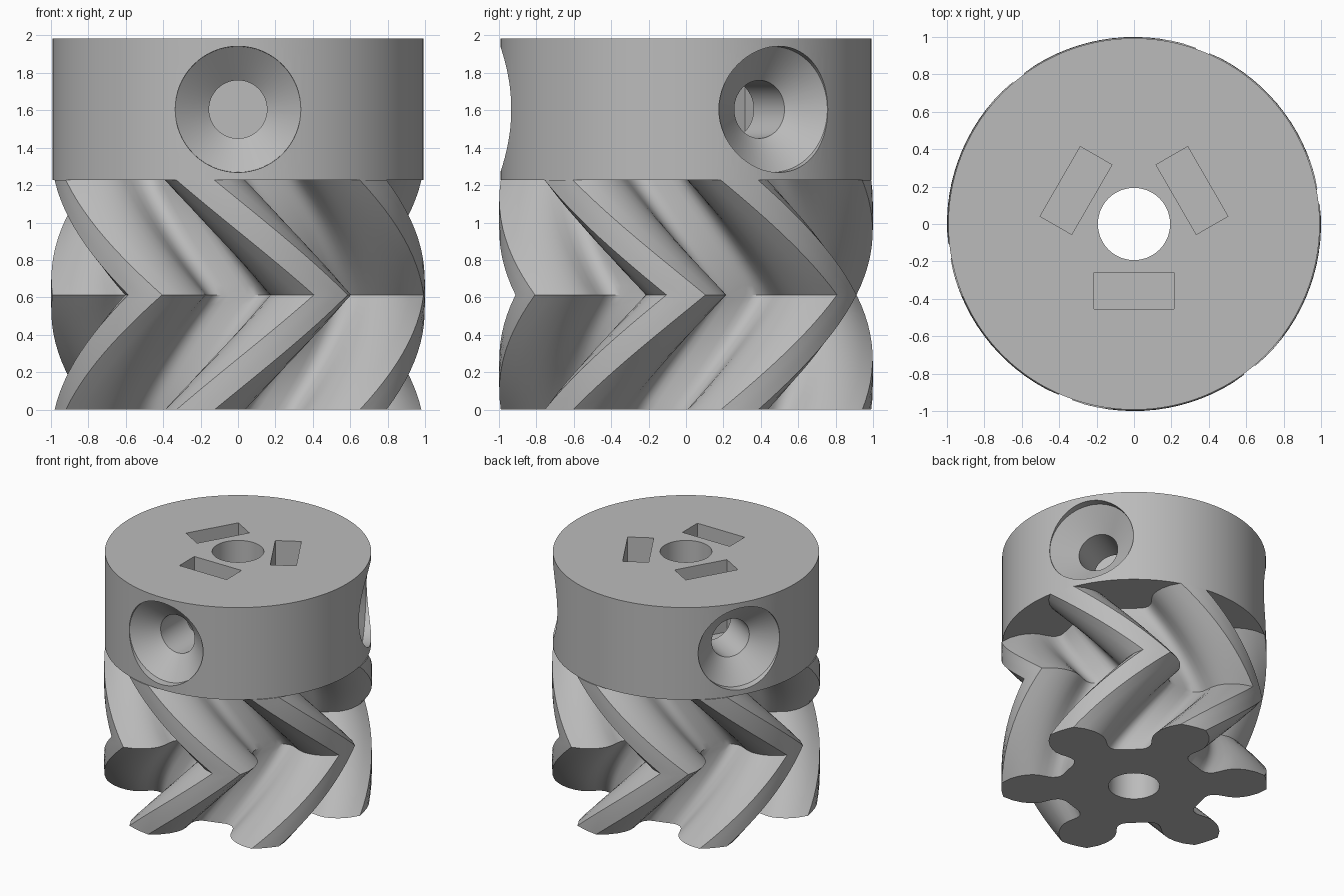
import bpy, bmesh, math
from mathutils import Matrix

cube = bpy.data.objects.get("Cube")
if cube:
    bpy.data.objects.remove(cube, do_unlink=True)

TEETH = 6
GEAR_TOP = 1.226
HUB_TOP = 1.985
TWIST = math.radians(43.2)

grey = bpy.data.materials.new("plain grey")
grey.use_nodes = True
grey.diffuse_color = (0.5, 0.5, 0.5, 1)
grey.node_tree.nodes["Principled BSDF"].inputs["Base Color"].default_value = (0.5, 0.5, 0.5, 1)


def loft(name, rings, matrix=Matrix()):
    """Skin a stack of equal point rings and cap both ends."""
    bm = bmesh.new()
    loops = [[bm.verts.new(matrix @ p) for p in map(to_vector, ring)] for ring in rings]
    n = len(loops[0])
    for low, high in zip(loops, loops[1:]):
        for i in range(n):
            j = (i + 1) % n
            bm.faces.new((low[i], low[j], high[j], high[i]))
    bm.faces.new(loops[0][::-1])
    bm.faces.new(loops[-1])
    bmesh.ops.recalc_face_normals(bm, faces=bm.faces)
    mesh = bpy.data.meshes.new(name)
    bm.to_mesh(mesh)
    bm.free()
    mesh.materials.append(grey)
    obj = bpy.data.objects.new(name, mesh)
    bpy.context.collection.objects.link(obj)
    return obj


def to_vector(polar):
    radius, angle, z = polar
    return Matrix.Rotation(angle, 3, "Z") @ Matrix.Translation((radius, 0, z)).translation


def turned(name, profile, matrix=Matrix(), sides=96):
    """Solid of revolution from (radius, height) pairs."""
    rings = [[(r, math.tau * i / sides, z) for i in range(sides)] for r, z in profile]
    return loft(name, rings, matrix)


def box(name, size, matrix):
    bm = bmesh.new()
    bmesh.ops.create_cube(bm, size=1, matrix=matrix @ Matrix.Diagonal((*size, 1)))
    mesh = bpy.data.meshes.new(name)
    bm.to_mesh(mesh)
    bm.free()
    mesh.materials.append(grey)
    obj = bpy.data.objects.new(name, mesh)
    bpy.context.collection.objects.link(obj)
    return obj


def cut(target, cutter):
    bpy.context.view_layer.objects.active = target
    mod = target.modifiers.new("cut", "BOOLEAN")
    mod.operation = "DIFFERENCE"
    mod.solver = "EXACT"
    mod.object = cutter
    bpy.ops.object.modifier_apply(modifier=mod.name)
    bpy.data.objects.remove(cutter, do_unlink=True)


def smooth(obj):
    bpy.ops.object.select_all(action="DESELECT")
    obj.select_set(True)
    bpy.context.view_layer.objects.active = obj
    bpy.ops.object.shade_smooth_by_angle(angle=math.radians(30))


# Tooth outline: radius and half angle in degrees, root to tip
flank = [(0.555, 25), (0.56, 21), (0.575, 18), (0.6, 16), (0.635, 15.2), (0.68, 15.6),
         (0.73, 16.2), (0.78, 16), (0.83, 14.8), (0.88, 13), (0.94, 10), (0.998, 6)]
tooth = [(r, -a) for r, a in flank] + [(1.0, -2), (1.0, 2)] + [(r, a) for r, a in reversed(flank)]
outline = [(r, math.radians(a) + math.tau * k / TEETH) for k in range(TEETH) for r, a in tooth]

# Herringbone gear: twist forward to mid height, then back
STEPS = 24
rings = []
for s in range(STEPS + 1):
    t = s / STEPS
    turn = -TWIST * abs(2 * t - 1)
    rings.append([(r, a + turn, t * GEAR_TOP) for r, a in outline])
gear = loft("herringbone_gear", rings)
cut(gear, turned("gear_bore_cutter", [(0.193, -0.1), (0.193, GEAR_TOP + 0.1)]))

# Hub with shaft bore
hub = turned("hub", [(0.993, GEAR_TOP), (0.993, HUB_TOP)], sides=128)
cut(hub, turned("hub_bore_cutter", [(0.193, GEAR_TOP - 0.1), (0.193, HUB_TOP + 0.1)]))

# Three nut slots, each with a countersunk screw hole
for degrees in (-90, 30, 150):
    spin = Matrix.Rotation(math.radians(degrees), 4, "Z")
    slot = spin @ Matrix.Translation((0.358, 0, 1.74))
    cut(hub, box("nut_slot_cutter", (0.195, 0.43, 0.7), slot))
    axis = spin @ Matrix.Translation((0, 0, 1.605)) @ Matrix.Rotation(math.pi / 2, 4, "Y")
    screw = [(0.155, 0.36), (0.155, 0.785), (0.336, 0.93), (0.342, 1.2)]
    cut(hub, turned("screw_hole_cutter", screw, axis, 64))

for part in (gear, hub):
    smooth(part)
